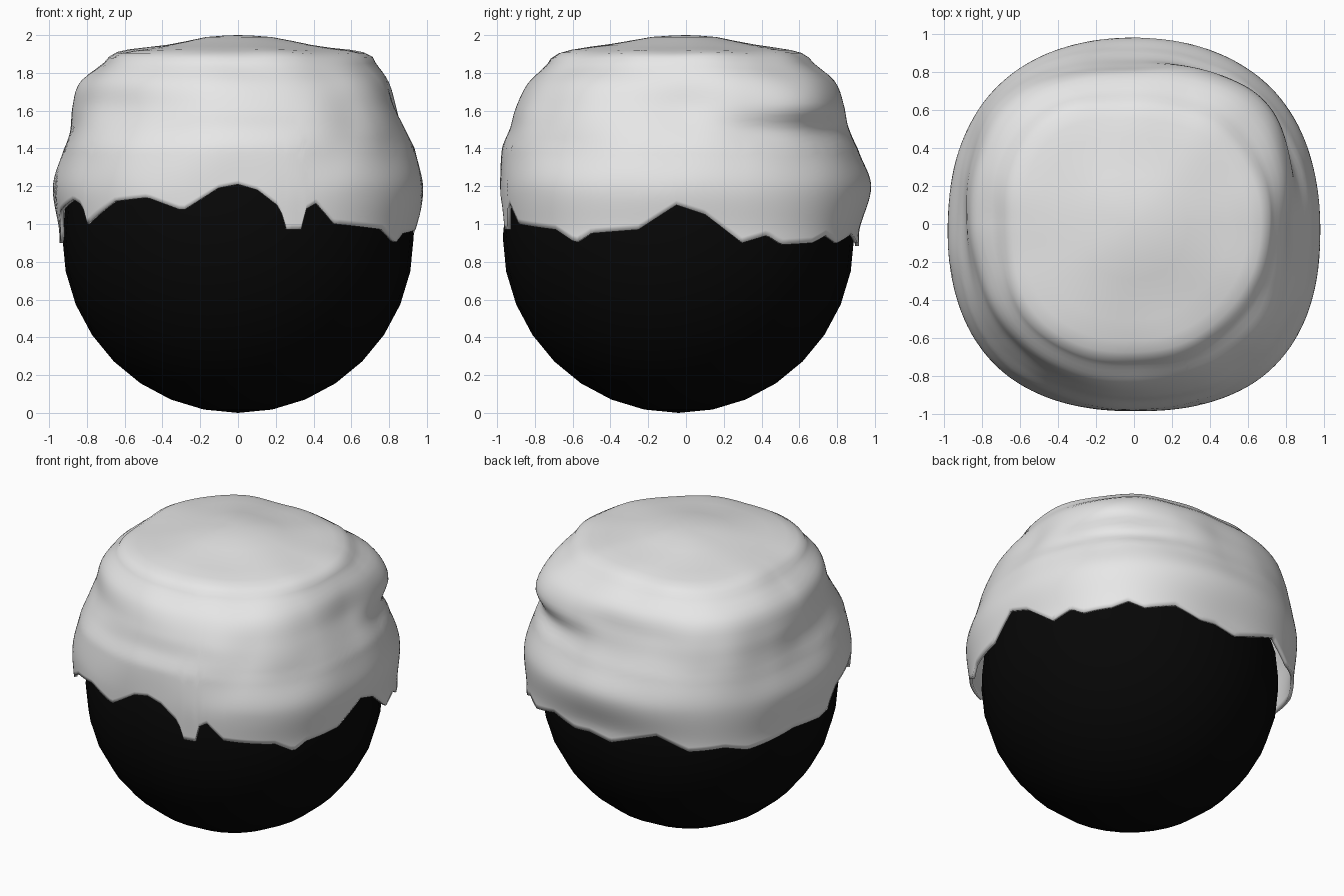
import bpy
import math
from mathutils import Vector, noise

SEGMENTS = 240
WALL_ROWS = 32
SHOULDER = 1.88

# Height of the ragged hem around the ball: (degrees from +x, height)
HEM = [
    (-90, 1.21), (-84, 1.18), (-78, 1.1), (-76, 1.04), (-75, 0.97), (-70, 0.97),
    (-69, 1.08), (-66, 1.11), (-60, 1.0), (-42, 0.97), (-35, 0.9), (-30, 0.95),
    (-15, 0.97), (-3, 1.1), (6, 1.05), (18, 0.9), (26, 0.94), (31, 0.89), (42, 0.9),
    (48, 0.94), (54, 0.9), (66, 0.95), (77, 0.9), (84, 0.91), (94, 0.88),
    (114, 1.0), (126, 0.91), (139, 0.93), (148, 0.89), (170, 0.93), (186, 0.9),
    (192, 0.92), (197, 1.06), (212, 1.13), (217, 1.1), (219, 1.0), (231, 1.12),
    (242, 1.14), (253, 1.07), (264, 1.19), (270, 1.21),
]

# Cloth radius at each height, one value for every eighth of a turn from +x
LEVELS = [0.95, 1.2, 1.4, 1.5, 1.62, 1.75, SHOULDER]
RADII = [
    [0.95, 1.0, 0.915, 1.0, 0.945, 1.03, 0.98, 1.03],
    [0.98, 1.015, 0.98, 1.02, 0.98, 1.04, 0.985, 1.05],
    [0.93, 0.95, 0.91, 0.99, 0.92, 1.0, 0.97, 1.0],
    [0.88, 0.9, 0.86, 0.97, 0.885, 0.95, 0.93, 0.97],
    [0.83, 0.94, 0.83, 0.94, 0.87, 0.89, 0.9, 0.92],
    [0.79, 0.87, 0.79, 0.88, 0.83, 0.85, 0.84, 0.85],
    [0.71, 0.7, 0.65, 0.74, 0.68, 0.75, 0.72, 0.72],
]

# Crown rings: (share of the shoulder radius, height)
CROWN = [(0.94, 1.905), (0.85, 1.92), (0.7, 1.935), (0.55, 1.95),
         (0.4, 1.97), (0.25, 1.99), (0.1, 1.998)]


def make_material(name, value, roughness):
    material = bpy.data.materials.new(name)
    material.use_nodes = True
    colour = (value, value, value, 1)
    material.diffuse_color = colour
    shader = material.node_tree.nodes["Principled BSDF"]
    shader.inputs["Base Color"].default_value = colour
    shader.inputs["Roughness"].default_value = roughness
    return material


def spline(a, b, c, d, t):
    """Smooth curve from b to c, guided by the outer neighbours."""
    return b + 0.5 * t * (c - a + t * (2*a - 5*b + 4*c - d + t * (3*(b - c) + d - a)))


def hem_height(degrees):
    for (start, low), (end, high) in zip(HEM, HEM[1:]):
        if start <= degrees <= end:
            return low + (high - low) * (degrees - start) / (end - start)
    return HEM[0][1]


def ring_radius(level, degrees):
    row = RADII[max(0, min(level, len(RADII) - 1))]
    place = degrees / 45
    step = math.floor(place)
    return spline(*(row[(step + k) % 8] for k in (-1, 0, 1, 2)), place - step)


def cloth_radius(degrees, height):
    height = max(LEVELS[0], min(height, SHOULDER))
    level = 0
    while level < len(LEVELS) - 2 and height > LEVELS[level + 1]:
        level += 1
    t = (height - LEVELS[level]) / (LEVELS[level + 1] - LEVELS[level])
    return spline(*(ring_radius(level + k, degrees) for k in (-1, 0, 1, 2)), t)


def cloth_point(degrees, radius, height):
    angle = math.radians(degrees)
    point = Vector((radius * math.cos(angle), radius * math.sin(angle), height))
    # Soft lumps that fade out towards the hem and the crown
    fade = max(0, min(1, (height - 1.15) * 3)) * min(1, (2 - height) * 9)
    lump = 0.015 * fade * noise.noise(point * 3.2)
    return point + Vector((point.x, point.y, point.z - 1)).normalized() * lump


def build_cap(material):
    angles = [-90 + 360 * i / SEGMENTS for i in range(SEGMENTS)]
    verts, faces = [], []
    # Draped wall from the hem up to the shoulder
    for row in range(WALL_ROWS + 1):
        for degrees in angles:
            hem = hem_height(degrees)
            height = hem + (SHOULDER - hem) * row / WALL_ROWS
            verts.append(cloth_point(degrees, cloth_radius(degrees, height), height))
    # Nearly flat crown
    for share, height in CROWN:
        for degrees in angles:
            verts.append(cloth_point(degrees, share * cloth_radius(degrees, SHOULDER), height))
    rows = WALL_ROWS + 1 + len(CROWN)
    for row in range(rows - 1):
        for i in range(SEGMENTS):
            j = (i + 1) % SEGMENTS
            low, high = row * SEGMENTS, (row + 1) * SEGMENTS
            faces.append((low + i, low + j, high + j, high + i))
    top = len(verts)
    verts.append(Vector((0, 0, 2)))
    last = (rows - 1) * SEGMENTS
    for i in range(SEGMENTS):
        faces.append((last + i, last + (i + 1) % SEGMENTS, top))

    mesh = bpy.data.meshes.new("draped_cap")
    mesh.from_pydata(verts, [], faces)
    mesh.materials.append(material)
    mesh.shade_smooth()
    cap = bpy.data.objects.new("draped_cap", mesh)
    bpy.context.collection.objects.link(cap)
    # Thickness of the cloth, inwards
    solid = cap.modifiers.new("thickness", "SOLIDIFY")
    solid.thickness = 0.02
    solid.offset = -1
    return cap


def build_ball(material):
    bpy.ops.mesh.primitive_uv_sphere_add(segments=32, ring_count=16, radius=0.93,
                                         location=(0, -0.04, 0.93))
    ball = bpy.context.object
    ball.name = "ball"
    ball.data.materials.append(material)
    bpy.ops.object.shade_smooth()
    return ball


default = bpy.data.objects.get("Cube")
if default:
    bpy.data.objects.remove(default, do_unlink=True)

build_ball(make_material("black", 0.002, 0.6))
build_cap(make_material("pale_grey", 0.8, 0.6))
